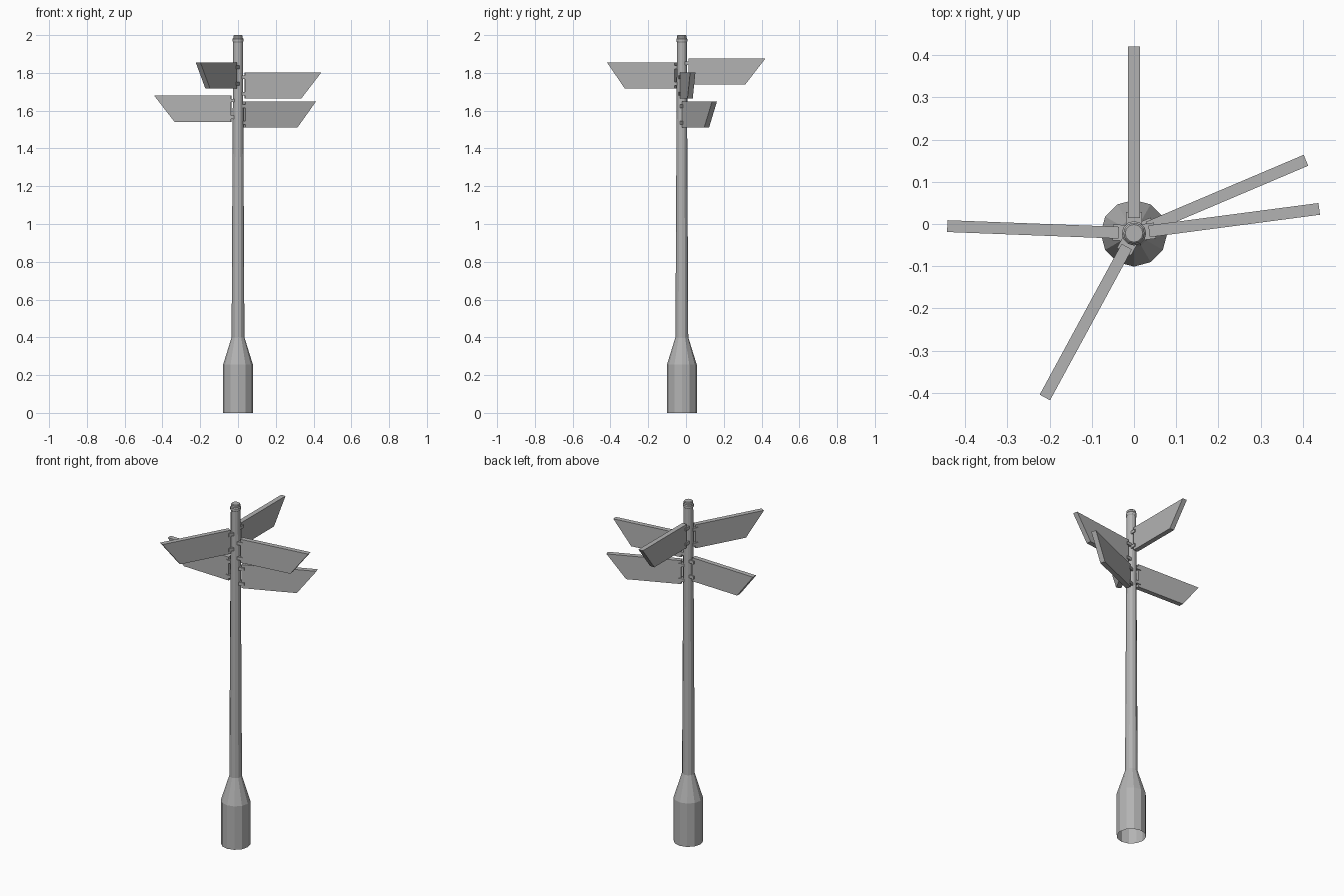
import bpy, bmesh, math
from mathutils import Matrix, Vector

if "Cube" in bpy.data.objects:
    bpy.data.objects.remove(bpy.data.objects["Cube"])

grey = bpy.data.materials.new("plain grey")
grey.diffuse_color = (0.45, 0.45, 0.45, 1)
grey.use_nodes = True
grey.node_tree.nodes["Principled BSDF"].inputs["Base Color"].default_value = grey.diffuse_color
CENTRE = Vector((0, -0.022, 0))


def finish(name, bm, matrix):
    bm.transform(matrix)
    bmesh.ops.recalc_face_normals(bm, faces=bm.faces)
    mesh = bpy.data.meshes.new(name)
    bm.to_mesh(mesh)
    bm.free()
    mesh.materials.append(grey)
    ob = bpy.data.objects.new(name, mesh)
    bpy.context.collection.objects.link(ob)
    return ob


def lathe(name, profile, sides=12, cap_top=False):
    """Faceted shell turned from (radius, height) points, open at the bottom."""
    bm = bmesh.new()
    rings = []
    for r, z in profile:
        rings.append([bm.verts.new((r * math.cos(2 * math.pi * i / sides),
                                    r * math.sin(2 * math.pi * i / sides), z))
                      for i in range(sides)])
    for a, b in zip(rings, rings[1:]):
        for i in range(sides):
            j = (i + 1) % sides
            bm.faces.new((a[i], a[j], b[j], b[i]))
    if cap_top:
        bm.faces.new(rings[-1])
    return finish(name, bm, Matrix.Translation(CENTRE))


def box(bm, x0, x1, width, z0, z1):
    m = Matrix.Translation(((x0 + x1) / 2, 0, (z0 + z1) / 2)) @ \
        Matrix.Diagonal((x1 - x0, width, z1 - z0, 1))
    bmesh.ops.create_cube(bm, size=1, matrix=m)


# Post: wide sleeve, shoulder, tapering shaft, collar and finial
lathe("post", [(0.079, 0), (0.079, 0.255), (0.034, 0.40), (0.026, 1.965)])
lathe("top_cap", [(0.026, 1.962), (0.029, 1.967), (0.029, 1.980),
                  (0.025, 1.985), (0.025, 1.996), (0.021, 2.0)], cap_top=True)

# Direction signs: name, heading in degrees, height of the lower edge
SIGNS = [("back", 90, 1.739), ("front_left", 241.5, 1.717),
         ("right", 7.5, 1.664), ("back_right", 23, 1.511),
         ("left", 177.8, 1.541)]
HEIGHT = 0.138
for name, heading, z in SIGNS:
    place = Matrix.Translation(CENTRE + Vector((0, 0, z))) @ \
        Matrix.Rotation(math.radians(heading), 4, 'Z')

    # Board with a slanted outer end
    bm = bmesh.new()
    outline = [(0.036, 0), (0.336, 0), (0.443, HEIGHT), (0.036, HEIGHT)]
    face = bm.faces.new([bm.verts.new((x, -0.014, h)) for x, h in outline])
    ext = bmesh.ops.extrude_face_region(bm, geom=[face])["geom"]
    bmesh.ops.translate(bm, vec=(0, 0.028, 0),
                        verts=[v for v in ext if isinstance(v, bmesh.types.BMVert)])
    finish(name + "_sign", bm, place)

    # Pair of clips holding the board to the post
    bm = bmesh.new()
    for h in (0.025, HEIGHT - 0.025):
        box(bm, 0.018, 0.050, 0.038, h - 0.009, h + 0.009)
    finish(name + "_clips", bm, place)
